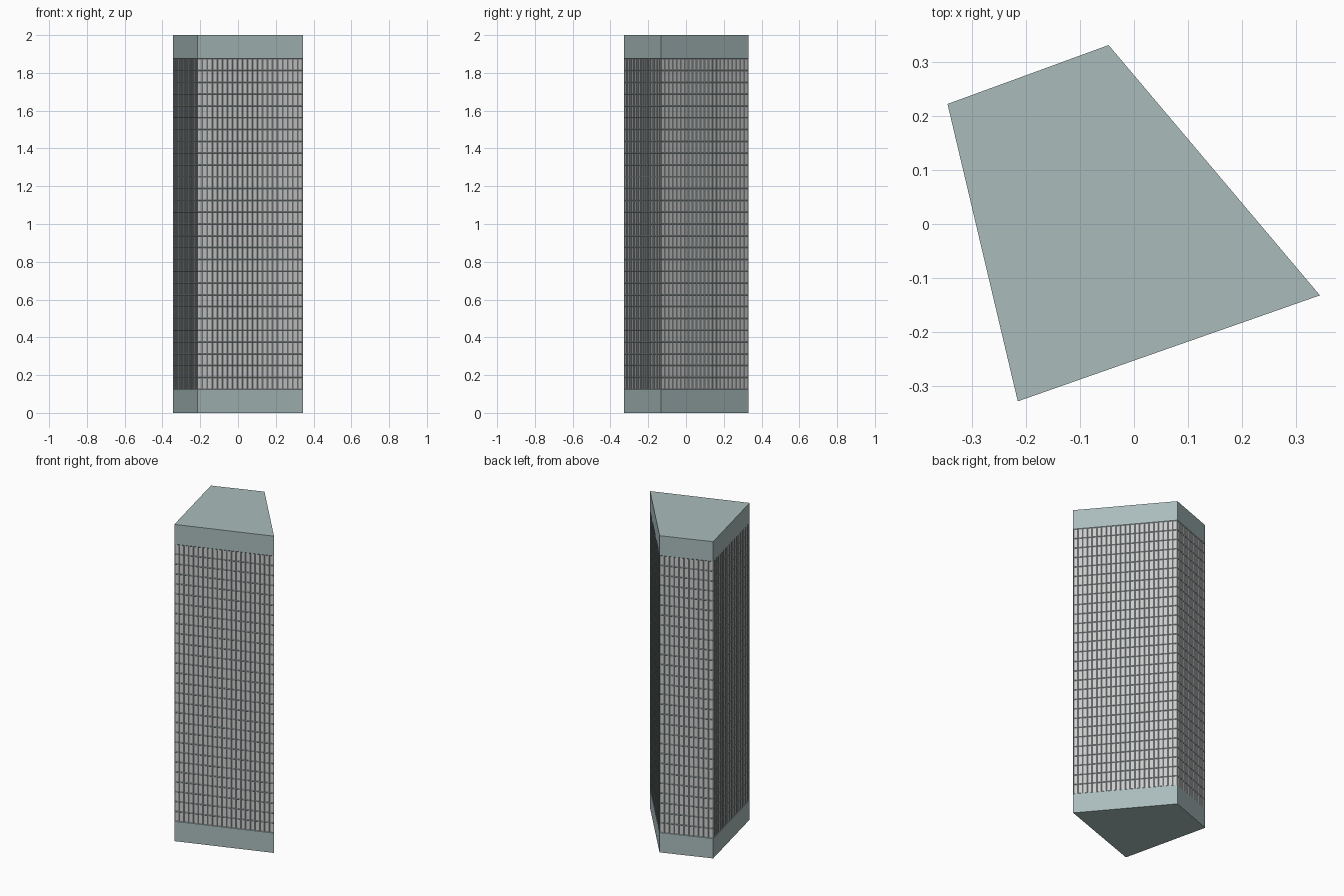
import bpy, bmesh
from mathutils import Vector

if "Cube" in bpy.data.objects:
    bpy.data.objects.remove(bpy.data.objects["Cube"])

HEIGHT, FLOORS, BLANK = 2.0, 32, 2        # blank floors at top and bottom
CORNERS = [(-0.215, -0.328), (0.344, -0.132), (-0.047, 0.331), (-0.345, 0.222)]
CELL, FRAME, DEPTH = 0.028, 0.0035, 0.005


def material(name, rgb):
    m = bpy.data.materials.new(name)
    m.diffuse_color = (*rgb, 1)
    m.use_nodes = True
    m.node_tree.nodes["Principled BSDF"].inputs["Base Color"].default_value = m.diffuse_color
    return m


bm = bmesh.new()
step = HEIGHT / FLOORS
z0, z1 = BLANK * step, HEIGHT - BLANK * step
cells = []


def quad(p, q, lo, hi):
    return bm.faces.new([bm.verts.new((c.x, c.y, z)) for c, z in
                         ((p, lo), (q, lo), (q, hi), (p, hi))])


# Each wall: plain bands at the bottom and top, a grid of cells between
for i in range(4):
    a, b = Vector(CORNERS[i]), Vector(CORNERS[(i + 1) % 4])
    quad(a, b, 0, z0)
    quad(a, b, z1, HEIGHT)
    n = round((b - a).length / CELL)
    for c in range(n):
        p, q = a.lerp(b, c / n), a.lerp(b, (c + 1) / n)
        for f in range(FLOORS - 2 * BLANK):
            cells.append(quad(p, q, z0 + f * step, z0 + (f + 1) * step))

# Roof and base
bm.faces.new([bm.verts.new((*c, HEIGHT)) for c in CORNERS])
bm.faces.new([bm.verts.new((*c, 0)) for c in reversed(CORNERS)])

# Windows: inset every cell and set the pane back
bm.normal_update()
bmesh.ops.inset_individual(bm, faces=cells, thickness=FRAME, depth=-DEPTH / 2)
for f in cells:
    f.material_index = 1
bmesh.ops.remove_doubles(bm, verts=bm.verts, dist=0.0002)

mesh = bpy.data.meshes.new("tower")
bm.to_mesh(mesh)
bm.free()
mesh.materials.append(material("wall", (0.4, 0.5, 0.5)))
mesh.materials.append(material("window_pane", (0.8, 0.8, 0.8)))
bpy.context.collection.objects.link(bpy.data.objects.new("tower", mesh))
